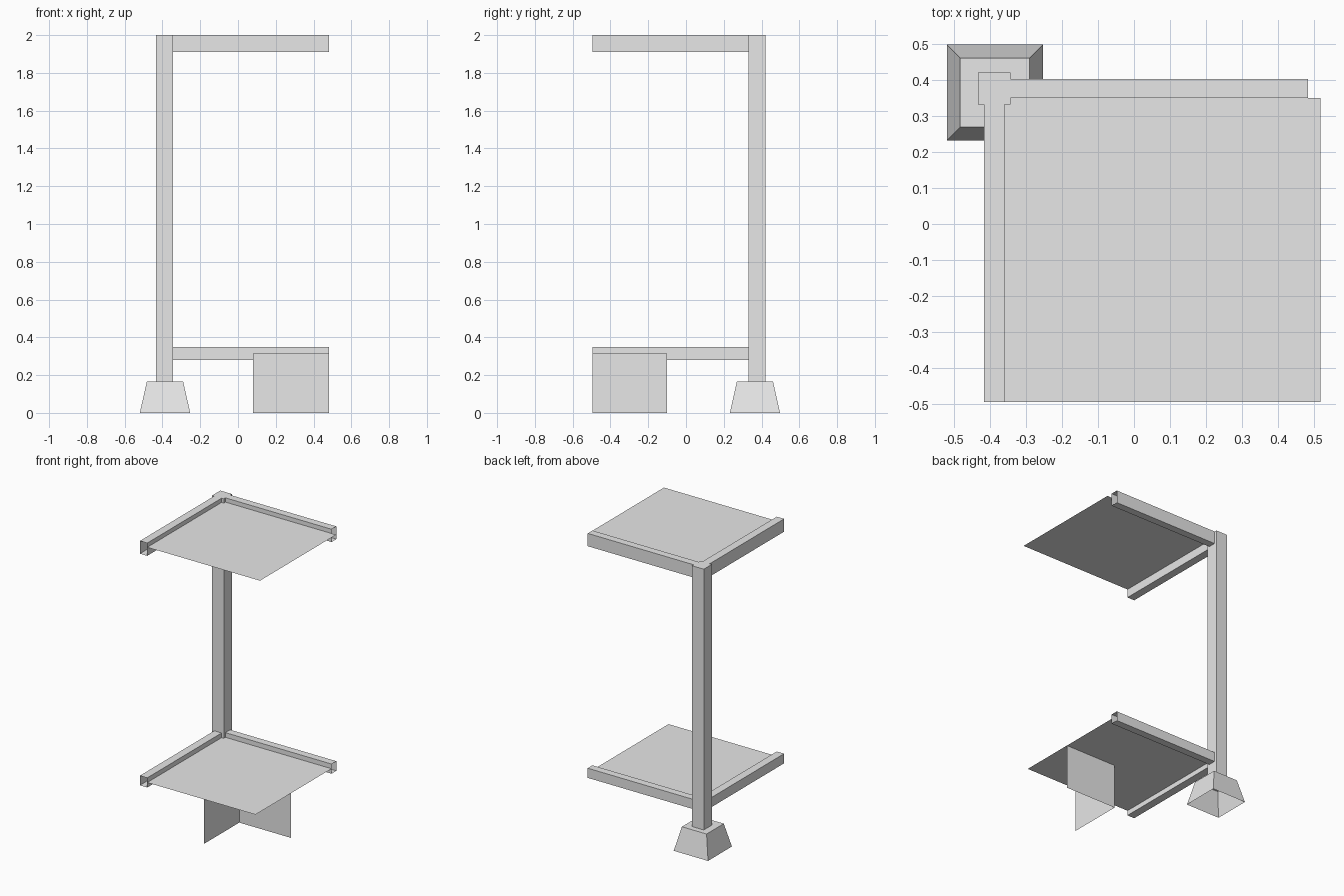
import bpy
import bmesh

# Remove the default cube
cube = bpy.data.objects.get("Cube")
if cube:
    bpy.data.objects.remove(cube, do_unlink=True)

# Single grey material
GREY = (0.8, 0.8, 0.8, 1.0)
grey = bpy.data.materials.new("light_grey")
grey.use_nodes = True
grey.diffuse_color = GREY
grey.node_tree.nodes["Principled BSDF"].inputs["Base Color"].default_value = GREY


def finish(name, bm):
    mesh = bpy.data.meshes.new(name)
    bm.to_mesh(mesh)
    bm.free()
    mesh.materials.append(grey)
    obj = bpy.data.objects.new(name, mesh)
    bpy.context.collection.objects.link(obj)
    return obj


def box(name, xs, ys, zs, open_sides=(), top_scale=1.0):
    """Box between the given ranges; open_sides lists (axis, sign) faces to leave off."""
    bm = bmesh.new()
    bmesh.ops.create_cube(bm, size=1)
    bm.normal_update()
    gone = [f for f in bm.faces
            if any(f.normal[axis] * sign > 0.9 for axis, sign in open_sides)]
    bmesh.ops.delete(bm, geom=gone, context='FACES')
    for v in bm.verts:
        taper = top_scale if v.co.z > 0 else 1.0
        for axis, (low, high) in enumerate((xs, ys, zs)):
            factor = taper if axis < 2 else 1.0
            v.co[axis] = (low + high) / 2 + v.co[axis] * factor * (high - low)
    return finish(name, bm)


def sheet(name, corner, side_a, side_b):
    """Flat sheet spanned by two sides from a corner."""
    bm = bmesh.new()
    steps = ((0, 0), (1, 0), (1, 1), (0, 1))
    bm.faces.new([bm.verts.new([c + a * s + b * t for c, a, b in zip(corner, side_a, side_b)])
                  for s, t in steps])
    return finish(name, bm)


FRONT, BACK, LEFT = -0.495, 0.35, -0.36
BEAM_END = 0.483

# Corner post on a hollow tapered footing
box("footing", (-0.52, -0.253), (0.232, 0.498), (0, 0.165), [(2, -1)], top_scale=0.72)
box("corner_post", (-0.433, -0.343), (0.332, 0.421), (0.165, 2.0), [(2, -1)])

# Two levels of open-ended hollow beams carrying thin decks
levels = (
    ("floor", 0.28, 0.348, 0.315, BEAM_END),
    ("roof", 1.91, 2.0, 1.97, 0.518),
)
for level, low, high, deck_z, deck_right in levels:
    box(level + "_back_beam", (-0.343, BEAM_END), (BACK, 0.403), (low, high),
        [(0, 1), (0, -1)])
    box(level + "_side_beam", (-0.417, LEFT), (FRONT, 0.332), (low, high),
        [(1, 1), (1, -1)])
    sheet(level + "_deck", (LEFT, FRONT, deck_z),
          (deck_right - LEFT, 0, 0), (0, BACK - FRONT, 0))

# Two thin support panels meeting at a corner under the floor
corner = (0.08, -0.1, 0)
sheet("support_panel_across", corner, (BEAM_END - corner[0], 0, 0), (0, 0, 0.315))
sheet("support_panel_along", corner, (0, FRONT - corner[1], 0), (0, 0, 0.315))
